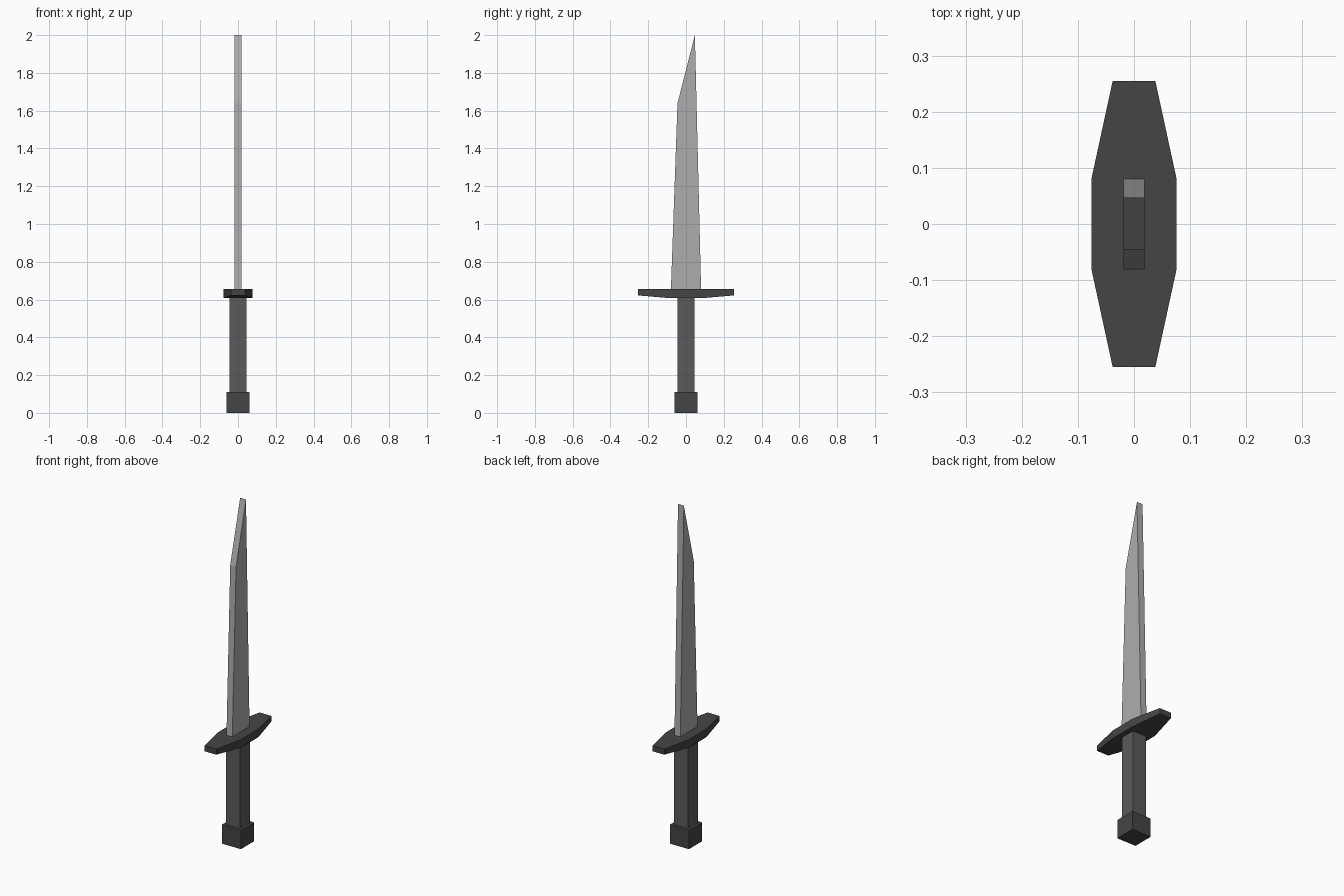
import bpy
import bmesh

cube = bpy.data.objects.get("Cube")
if cube:
    bpy.data.objects.remove(cube, do_unlink=True)


def material(name, value):
    mat = bpy.data.materials.new(name)
    mat.use_nodes = True
    colour = (value, value, value, 1)
    mat.diffuse_color = colour
    mat.node_tree.nodes["Principled BSDF"].inputs["Base Color"].default_value = colour
    return mat


def finish(bm, name, mat):
    bmesh.ops.recalc_face_normals(bm, faces=bm.faces)
    mesh = bpy.data.meshes.new(name)
    bm.to_mesh(mesh)
    bm.free()
    mesh.materials.append(mat)
    obj = bpy.data.objects.new(name, mesh)
    bpy.context.collection.objects.link(obj)
    return obj


def box(name, half, bottom, top, mat):
    bm = bmesh.new()
    bmesh.ops.create_cube(bm, size=2)
    for v in bm.verts:
        v.co = (v.co.x * half, v.co.y * half, top if v.co.z > 0 else bottom)
    return finish(bm, name, mat)


steel = material("light steel", 0.42)
grip_grey = material("grip grey", 0.105)
dark_grey = material("dark grey", 0.06)

# Pommel and grip
box("pommel", 0.062, 0, 0.11, dark_grey)
box("grip", 0.045, 0.11, 0.61, grip_grey)

# Guard: rectangular sections along y, narrowing and rising towards the ends
bm = bmesh.new()
sections = []
for y, half, bottom in [(-0.255, 0.038, 0.622), (-0.08, 0.076, 0.607),
                        (0.08, 0.076, 0.607), (0.255, 0.038, 0.622)]:
    corners = [(-half, bottom), (half, bottom), (half, 0.655), (-half, 0.655)]
    sections.append([bm.verts.new((x, y, z)) for x, z in corners])
for a, b in zip(sections, sections[1:]):
    for i in range(4):
        j = (i + 1) % 4
        bm.faces.new((a[i], a[j], b[j], b[i]))
bm.faces.new(sections[0])
bm.faces.new(sections[-1])
finish(bm, "guard", dark_grey)

# Blade: side profile extruded across its thickness
bm = bmesh.new()
profile = [(-0.08, 0.65), (0.08, 0.65), (0.047, 2.0), (-0.045, 1.64)]
side = bm.faces.new([bm.verts.new((-0.019, y, z)) for y, z in profile])
extruded = bmesh.ops.extrude_face_region(bm, geom=[side])["geom"]
bmesh.ops.translate(bm, vec=(0.038, 0, 0),
                    verts=[g for g in extruded if isinstance(g, bmesh.types.BMVert)])
finish(bm, "blade", steel)
